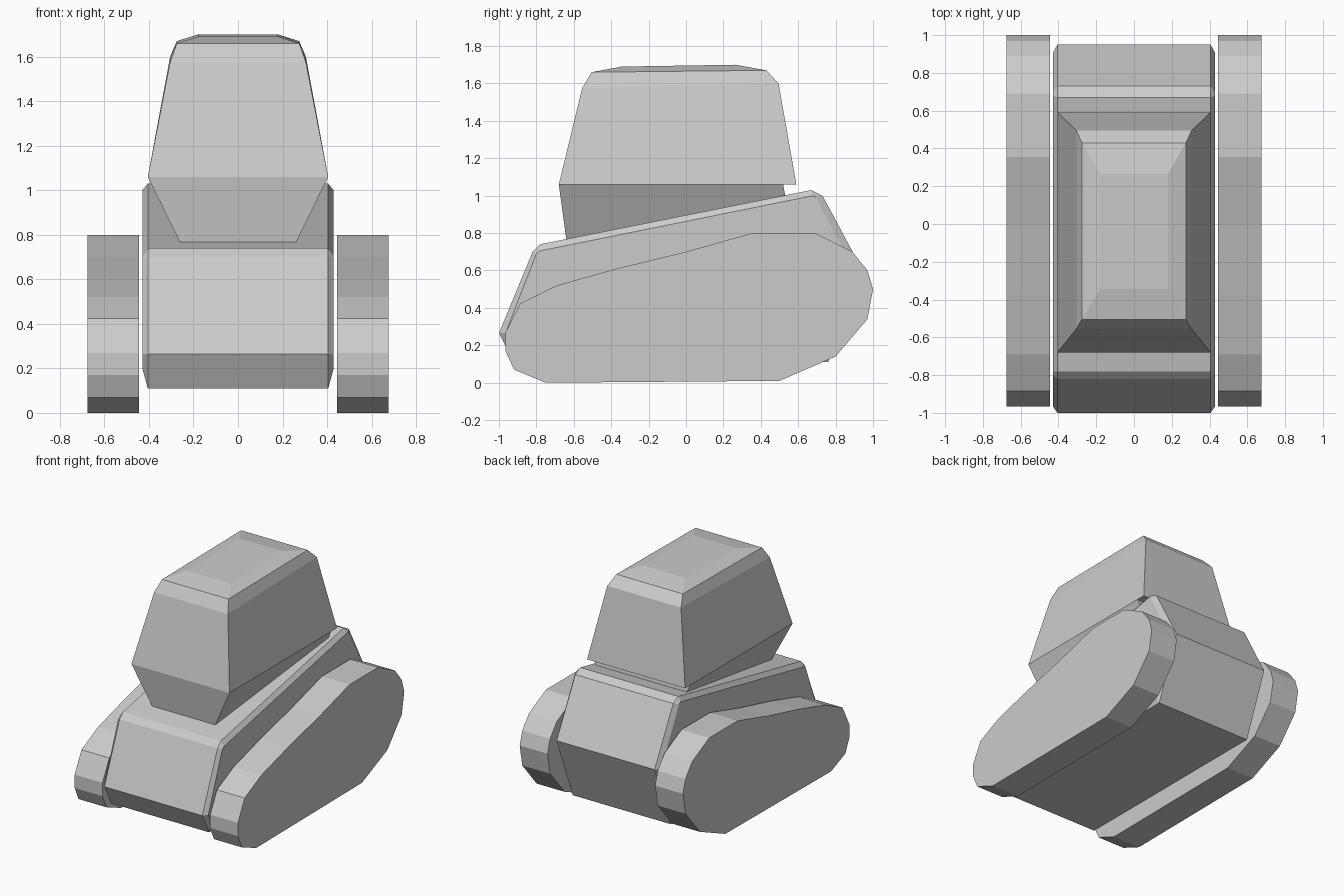
import bpy, bmesh

if "Cube" in bpy.data.objects:
    bpy.data.objects.remove(bpy.data.objects["Cube"])


def loft(name, rings):
    """Solid through a list of closed rings with equal point counts."""
    bm = bmesh.new()
    loops = [[bm.verts.new(p) for p in ring] for ring in rings]
    n = len(loops[0])
    for a, b in zip(loops, loops[1:]):
        for i in range(n):
            j = (i + 1) % n
            bm.faces.new((a[i], a[j], b[j], b[i]))
    bm.faces.new(loops[0])
    bm.faces.new(loops[-1])
    bmesh.ops.recalc_face_normals(bm, faces=bm.faces)
    me = bpy.data.meshes.new(name)
    bm.to_mesh(me)
    bm.free()
    ob = bpy.data.objects.new(name, me)
    bpy.context.collection.objects.link(ob)
    return ob


def at_x(x, profile):
    return [(x, y, z) for y, z in profile]


def rect(w, front, back):
    """Ring of half width w; front and back are (y, z)."""
    return [(-w, *front), (w, *front), (w, *back), (-w, *back)]


# Tracks: side profile extruded on both sides
track = [(-0.965, 0.17), (-0.92, 0.07), (-0.75, 0), (0.5, 0.01), (0.8, 0.14),
         (0.97, 0.34), (1.0, 0.5), (0.97, 0.6), (0.89, 0.7), (0.69, 0.8),
         (0.355, 0.8), (0, 0.7), (-0.37, 0.61), (-0.69, 0.52),
         (-0.885, 0.425), (-0.965, 0.27)]
for side, s in (("left", -1), ("right", 1)):
    loft(side + "_track", [at_x(s * 0.445, track), at_x(s * 0.675, track)])

# Hull: wedge with chamfered flanks
outer = [(-1.0, 0.265), (-0.82, 0.70), (-0.78, 0.74), (0.67, 1.03),
         (0.73, 1.0), (0.95, 0.59), (0.76, 0.11), (-0.92, 0.11)]
inner = [(-0.965, 0.265), (-0.8, 0.69), (-0.78, 0.705), (0.68, 1.0),
         (0.695, 0.99), (0.905, 0.59), (0.73, 0.2), (-0.935, 0.2)]
loft("hull", [at_x(-0.43, inner), at_x(-0.405, outer),
              at_x(0.405, outer), at_x(0.43, inner)])

# Turret neck: tapers down into the hull
loft("turret_neck", [rect(0.26, (-0.64, 0.765), (0.57, 0.765)),
                     rect(0.405, (-0.68, 1.06), (0.52, 1.06))])

# Turret: tapering block with a stepped, softened top edge
loft("turret", [rect(0.405, (-0.68, 1.06), (0.59, 1.06)),
                rect(0.305, (-0.555, 1.575), (0.495, 1.6)),
                rect(0.275, (-0.505, 1.66), (0.43, 1.67)),
                rect(0.18, (-0.345, 1.69), (0.265, 1.7))])
